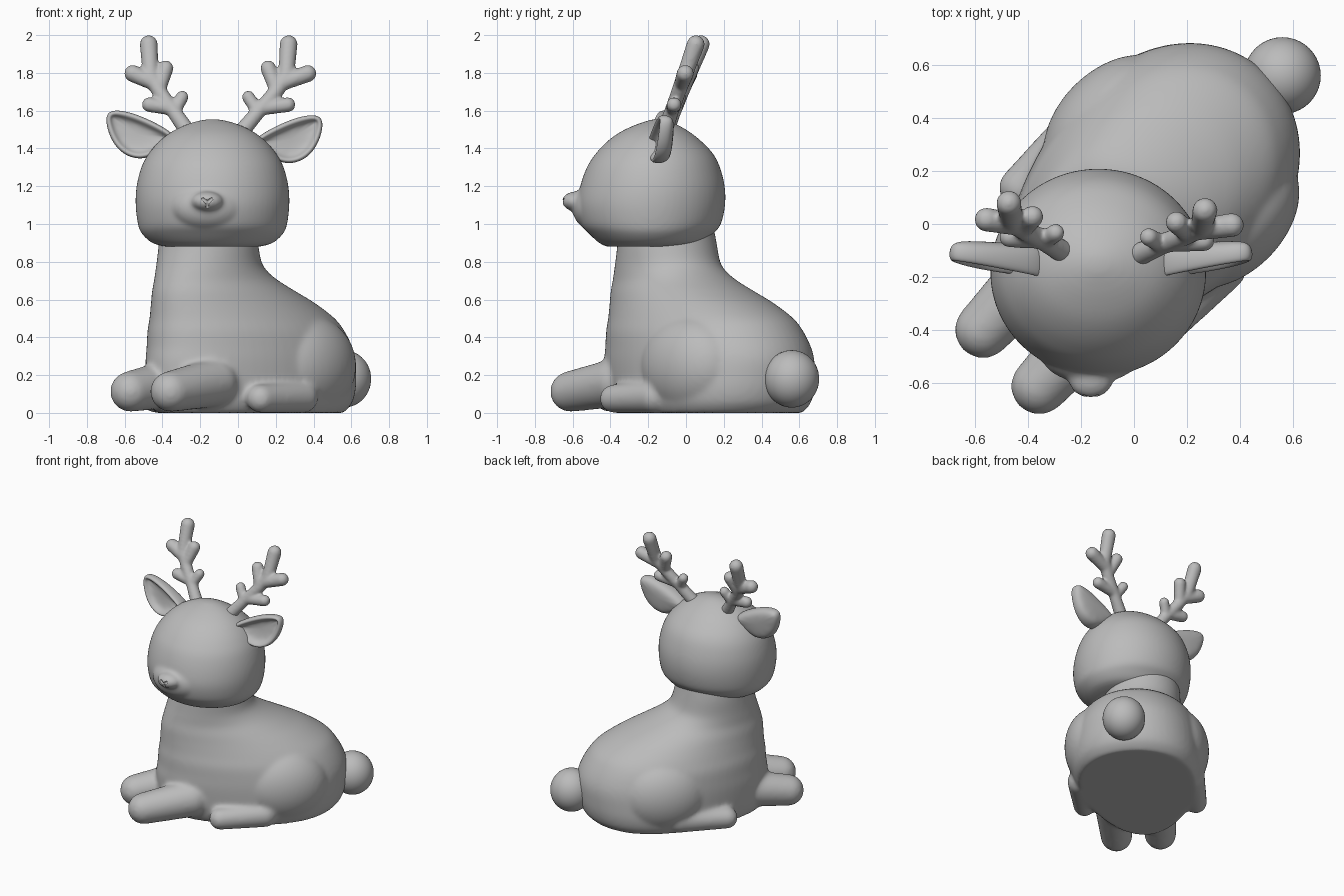
import bpy, bmesh, math
from mathutils import Vector, Matrix

cube = bpy.data.objects.get("Cube")
if cube:
    bpy.data.objects.remove(cube)

grey = bpy.data.materials.new("matte_grey")
grey.use_nodes = True
grey.diffuse_color = (0.5, 0.5, 0.5, 1)
grey.node_tree.nodes["Principled BSDF"].inputs["Base Color"].default_value = (0.5, 0.5, 0.5, 1)

TURN = Matrix.Rotation(math.radians(45), 4, 'Z')   # body frame: +x runs to the tail


def ball(bm, centre, radii, frame=Matrix()):
    m = frame @ Matrix.Translation(centre) @ Matrix.Diagonal((*radii, 1))
    bmesh.ops.create_icosphere(bm, subdivisions=4, radius=1, matrix=m)


def limb(bm, p, r, q, s, frame=Matrix()):
    """Tapered capsule: hull of two balls."""
    part = bmesh.new()
    for c, rad in ((p, r), (q, s)):
        bmesh.ops.create_icosphere(part, subdivisions=3, radius=rad,
                                   matrix=frame @ Matrix.Translation(c))
    hull = bmesh.ops.convex_hull(part, input=part.verts)
    inner = {v for v in hull["geom_interior"] if isinstance(v, bmesh.types.BMVert)}
    bmesh.ops.delete(part, geom=list(inner), context='VERTS')
    me = bpy.data.meshes.new("temp")
    part.to_mesh(me)
    part.free()
    bm.from_mesh(me)
    bpy.data.meshes.remove(me)


def smooth_rows(rows, steps=5):
    """Catmull-Rom interpolation between rows of numbers."""
    out = []
    for i in range(len(rows) - 1):
        quad = [rows[max(i - 1, 0)], rows[i], rows[i + 1], rows[min(i + 2, len(rows) - 1)]]
        for k in range(steps):
            t = k / steps
            out.append([b + .5 * t * (c - a + t * (2 * a - 5 * b + 4 * c - d + t * (3 * (b - c) + d - a)))
                        for a, b, c, d in zip(*quad)])
    return out + [rows[-1]]


def loft(bm, rows, mid, frame=Matrix(), along='x', egg=0, n=64):
    """Stack of ovals (z, start, end, half width, centre across = mid); egg widens the end low down."""
    prev = None
    for z, a, b, w in smooth_rows(rows):
        ring = []
        for i in range(n):
            t = 2 * math.pi * i / n
            u = (a + b) / 2 + (b - a) / 2 * math.cos(t)
            v = mid - w * math.sin(t) * (1 + egg * (1 - z) * math.cos(t))
            ring.append(bm.verts.new(frame @ Vector((u, v, z) if along == 'x' else (v, u, z))))
        if prev:
            for i in range(n):
                j = (i + 1) % n
                bm.faces.new((prev[i], prev[j], ring[j], ring[i]))
        else:
            bm.faces.new(ring[::-1])
        prev = ring
    bm.faces.new(prev)


def finish(bm, name, voxel=0, smooth=0):
    bmesh.ops.recalc_face_normals(bm, faces=bm.faces)
    for f in bm.faces:
        f.smooth = True
    me = bpy.data.meshes.new(name)
    bm.to_mesh(me)
    bm.free()
    me.materials.append(grey)
    ob = bpy.data.objects.new(name, me)
    bpy.context.collection.objects.link(ob)
    if voxel:
        mod = ob.modifiers.new("blend", 'REMESH')
        mod.mode = 'VOXEL'
        mod.voxel_size = voxel
        mod.use_smooth_shade = True
    if smooth:
        mod = ob.modifiers.new("soften", 'SMOOTH')
        mod.factor = 0.5
        mod.iterations = smooth
    return ob


# Body: torso and neck, thighs, feet and forelegs
bm = bmesh.new()
torso = [(0, -.5, .67, .39), (.05, -.535, .72, .42), (.12, -.55, .745, .435), (.2, -.555, .755, .437),
         (.28, -.555, .755, .435), (.35, -.545, .735, .427), (.43, -.54, .69, .41), (.5, -.53, .63, .38),
         (.58, -.525, .50, .34), (.64, -.52, .37, .31), (.7, -.505, .24, .28), (.75, -.49, .155, .268),
         (.8, -.475, .11, .262), (.9, -.45, .08, .26), (1.0, -.44, .06, .25)]
loft(bm, torso, .04, TURN, egg=.24)
# side, thigh (x, y), foot (x, y)
for s, tx, ty, fx, fy in ((-1, .27, -.24, -.185, -.355), (1, .21, .32, -.21, .405)):
    ball(bm, (tx, ty, .25), (.31, .21, .27), TURN)
    limb(bm, (fx, fy, .075), .076, (.12, fy, .085), .09, TURN)
    paw = -.03 + s * .15
    limb(bm, (-.685, paw, .113), .108, (-.35, paw + .01, .16), .13, TURN)
for v in bm.verts:
    v.co.z = max(v.co.z, 0)
finish(bm, "body", .014, 10)

# Tail
bm = bmesh.new()
ball(bm, (.56, .56, .18), (.145, .145, .152))
finish(bm, "tail")

# Head with muzzle and nose
bm = bmesh.new()
skull = [(.88, -.42, .02, .25), (.9, -.46, .09, .32), (.95, -.515, .145, .375), (1.0, -.555, .185, .395),
         (1.1, -.575, .207, .407), (1.2, -.56, .205, .402), (1.3, -.525, .18, .377), (1.37, -.48, .145, .34),
         (1.43, -.425, .09, .29), (1.48, -.36, .03, .23), (1.52, -.28, -.035, .155), (1.545, -.21, -.09, .08),
         (1.555, -.17, -.13, .02)]
loft(bm, skull, -.135, along='y')
ball(bm, (-.162, -.49, 1.09), (.19, .112, .125))
ball(bm, (-.163, -.585, 1.12), (.085, .073, .052))
head = finish(bm, "head", .011, 14)

# Y-shaped nose groove, cut from the head
bm = bmesh.new()
fork = (-.163, -.653, 1.113)
for end in ((-.187, -.65, 1.133), (-.139, -.65, 1.133), (-.163, -.64, 1.09)):
    limb(bm, fork, .01, end, .008)
cutter = finish(bm, "nose_groove_cutter", .003)
cutter.hide_render = True
cutter.display_type = 'WIRE'
cut = head.modifiers.new("groove", 'BOOLEAN')
cut.operation = 'DIFFERENCE'
cut.object = cutter

# Antlers: branches as (dx, z) from the base, leaning back with height
branches = [((-.01, 1.49), .044, (.076, 1.593), .039), ((.076, 1.593), .039, (.17, 1.7), .04),
            ((.17, 1.7), .04, (.225, 1.78), .042), ((.225, 1.78), .042, (.238, 1.952), .048),
            ((.19, 1.74), .04, (.34, 1.797), .046), ((.17, 1.72), .038, (.13, 1.825), .042),
            ((.076, 1.593), .034, (.025, 1.672), .035), ((.09, 1.61), .036, (.235, 1.632), .04)]
for name, base, sx, y, lean in (("left_antler", .03, 1, -.1, .36), ("right_antler", -.275, -.83, -.09, .4)):
    bm = bmesh.new()
    for p, r, q, s in branches:
        a, b = (Vector((base + sx * x, y + lean * (z - 1.53), z)) for x, z in (p, q))
        limb(bm, a, r, b, s)
    finish(bm, name, .009, 10)

# Ears: leaf outline as (x, z), hollowed in front and domed behind, thinner at the tip
leaf = [(.08, 1.45), (.18, 1.51), (.28, 1.555), (.37, 1.58), (.447, 1.575), (.452, 1.5),
        (.415, 1.4), (.35, 1.335), (.26, 1.312), (.18, 1.345), (.08, 1.4)]
for name, mirror, lift in (("left_ear", False, 0), ("right_ear", True, .025)):
    bm = bmesh.new()
    front = bm.faces.new([bm.verts.new((x, -.185, z)) for x, z in leaf])
    bm.normal_update()
    if front.normal.y > 0:
        front.normal_flip()
    ext = bmesh.ops.extrude_face_region(bm, geom=[front], use_keep_orig=True)
    back = next(g for g in ext["geom"] if isinstance(g, bmesh.types.BMFace))
    for v in back.verts:
        v.co.y += .1 - .13 * (v.co.x - .08)
    bmesh.ops.recalc_face_normals(bm, faces=bm.faces)
    bmesh.ops.inset_region(bm, faces=[back], thickness=.045, depth=.03)
    bmesh.ops.inset_region(bm, faces=[front], thickness=.03, depth=0)
    bmesh.ops.inset_region(bm, faces=[front], thickness=.016, depth=-.045)
    for v in bm.verts:
        v.co.y += .08 * (v.co.z - 1.45) + .16 * (v.co.x - .2)
        v.co.z += lift
        if mirror:
            v.co.x = -.25 - v.co.x
    ear = finish(bm, name)
    sub = ear.modifiers.new("round", 'SUBSURF')
    sub.levels = sub.render_levels = 3
